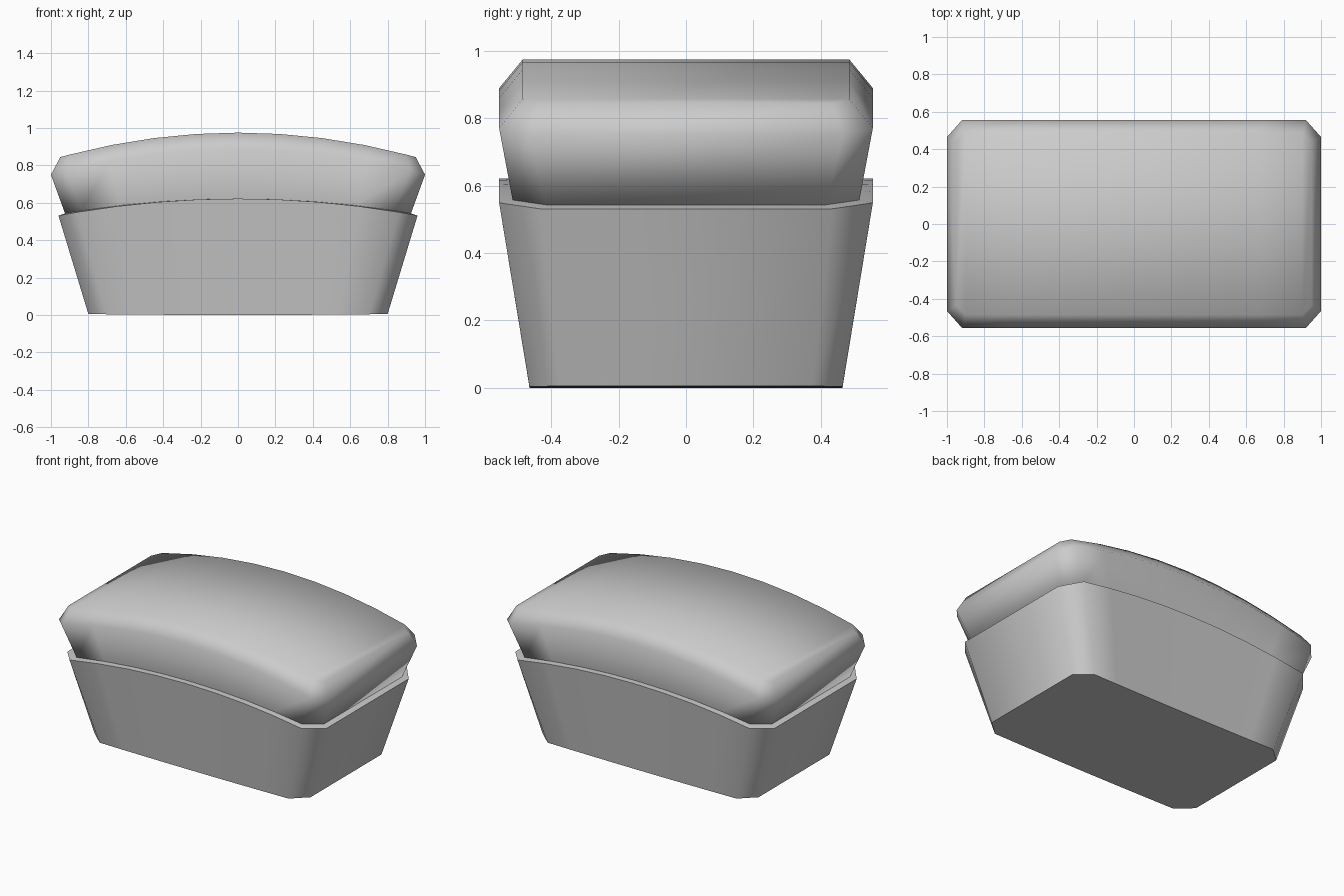
import bpy
import bmesh
import math

if "Cube" in bpy.data.objects:
    bpy.data.objects.remove(bpy.data.objects["Cube"], do_unlink=True)

SEG = 8  # divisions along the arch

grey = bpy.data.materials.new("plain_grey")
grey.use_nodes = True
GREY = (0.6, 0.6, 0.6, 1.0)
grey.diffuse_color = GREY
grey.node_tree.nodes["Principled BSDF"].inputs["Base Color"].default_value = GREY


def ring(bm, hx, hy, cx, cy, z, arch):
    """Rectangle with chamfered corners, bent into an arch along x."""
    xs = [(hx - cx) * (2 * i / SEG - 1) for i in range(SEG + 1)]
    pts = [(x, -hy) for x in xs] + [(hx, cy - hy), (hx, hy - cy)]
    pts += [(-x, -y) for x, y in pts]
    return [bm.verts.new((x, y, z - arch * x * x)) for x, y in pts]


def cap(bm, loop, flip):
    """Strip of quads across a ring, plus one quad at each chamfered end."""
    back = 2 * SEG + 3
    quads = [[i, i + 1, back - i - 1, back - i] for i in range(SEG)]
    quads.append([SEG, SEG + 1, SEG + 2, SEG + 3])
    quads.append([back, back + 1, back + 2, 0])
    for q in quads:
        bm.faces.new([loop[i] for i in (reversed(q) if flip else q)])


def stacked_shell(name, sections, sharp_angle):
    bm = bmesh.new()
    loops = [ring(bm, *s) for s in sections]
    for low, high in zip(loops, loops[1:]):
        n = len(low)
        for i in range(n):
            j = (i + 1) % n
            bm.faces.new((low[i], low[j], high[j], high[i]))
    cap(bm, loops[0], True)
    cap(bm, loops[-1], False)
    mesh = bpy.data.meshes.new(name)
    bm.to_mesh(mesh)
    bm.free()
    mesh.materials.append(grey)
    obj = bpy.data.objects.new(name, mesh)
    bpy.context.collection.objects.link(obj)
    bpy.ops.object.select_all(action='DESELECT')
    obj.select_set(True)
    bpy.context.view_layer.objects.active = obj
    bpy.ops.object.shade_smooth_by_angle(angle=math.radians(sharp_angle))
    return obj


# Tapered tray with an arched rim: half length, half width, chamfers, height, arch
stacked_shell("tray", [
    (0.80, 0.465, 0.10, 0.09, 0.0, -0.008),
    (0.96, 0.555, 0.10, 0.12, 0.622, 0.098),
    (0.925, 0.515, 0.09, 0.10, 0.622, 0.092),
], 60)

# Domed top that swells out above the rim, then rounds over
stacked_shell("domed_top", [
    (0.925, 0.515, 0.09, 0.10, 0.622, 0.092),
    (1.0, 0.555, 0.08, 0.09, 0.89, 0.14),
    (0.95, 0.485, 0.05, 0.05, 0.975, 0.145),
], 75)
